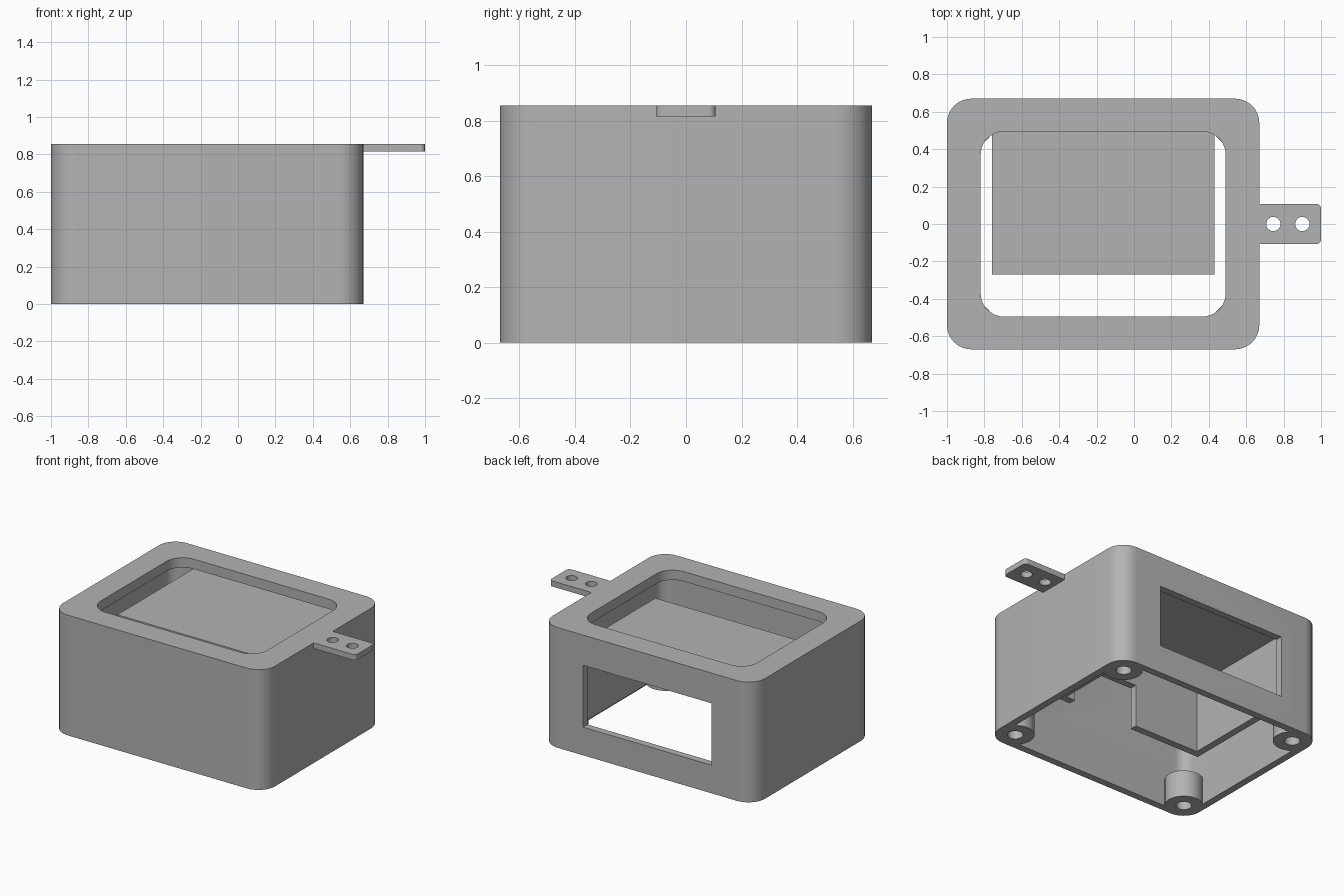
import bpy
import bmesh
from math import pi, cos, sin

if "Cube" in bpy.data.objects:
    bpy.data.objects.remove(bpy.data.objects["Cube"], do_unlink=True)

grey = bpy.data.materials.new("plain grey")
grey.use_nodes = True
COLOR = (0.45, 0.45, 0.45, 1)
grey.diffuse_color = COLOR
grey.node_tree.nodes["Principled BSDF"].inputs["Base Color"].default_value = COLOR

CX = -0.165            # centre of the case in x
HX, HY, TOP = 0.835, 0.67, 0.855
WALL, CORNER = 0.05, 0.13


def prism(name, outline, z0, z1):
    """Extrude a flat outline from z0 to z1."""
    bm = bmesh.new()
    face = bm.faces.new([bm.verts.new((x, y, z0)) for x, y in outline])
    new = bmesh.ops.extrude_face_region(bm, geom=[face])["geom"]
    verts = [v for v in new if isinstance(v, bmesh.types.BMVert)]
    bmesh.ops.translate(bm, vec=(0, 0, z1 - z0), verts=verts)
    bmesh.ops.recalc_face_normals(bm, faces=bm.faces)
    mesh = bpy.data.meshes.new(name)
    bm.to_mesh(mesh)
    bm.free()
    obj = bpy.data.objects.new(name, mesh)
    bpy.context.collection.objects.link(obj)
    mesh.materials.append(grey)
    return obj


def arc(cx, cy, r, start, sweep, steps):
    return [(cx + r * cos(start + sweep * i / steps),
             cy + r * sin(start + sweep * i / steps)) for i in range(steps + 1)]


def rounded(name, cx, hx, hy, r, z0, z1):
    """Upright block with rounded vertical edges, centred on y = 0."""
    points = []
    signs = [(1, 1), (-1, 1), (-1, -1), (1, -1)]
    for k, (sx, sy) in enumerate(signs):
        points += arc(cx + sx * (hx - r), sy * (hy - r), r, k * pi / 2, pi / 2, 10)
    return prism(name, points, z0, z1)


def box(name, x0, x1, y0, y1, z0, z1):
    return prism(name, [(x0, y0), (x1, y0), (x1, y1), (x0, y1)], z0, z1)


def cylinder(name, x, y, r, z0, z1):
    return prism(name, arc(x, y, r, 0, 2 * pi, 40)[:-1], z0, z1)


def combine(obj, tool, operation="DIFFERENCE"):
    """Apply a boolean and throw the tool away."""
    mod = obj.modifiers.new("combine", "BOOLEAN")
    mod.object, mod.operation, mod.solver = tool, operation, "EXACT"
    bpy.context.view_layer.objects.active = obj
    bpy.ops.object.modifier_apply(modifier=mod.name)
    bpy.data.objects.remove(tool, do_unlink=True)


# Case: hollow from below, with a framed opening on top
case = rounded("case", CX, HX, HY, CORNER, 0, TOP)
combine(case, rounded("cavity", CX, HX - WALL, HY - WALL, CORNER - WALL, -0.1, 0.785))
combine(case, rounded("top_opening", CX, 0.655, 0.495, 0.125, 0.7, 1))

# Window in the back wall
combine(case, box("window", CX - 0.505, CX + 0.505, 0.55, 0.75, 0.2, 0.64))

# Screw bosses in the four corners, drilled from below
corners = [(CX + sx * (HX - CORNER), sy * (HY - CORNER)) for sx in (-1, 1) for sy in (-1, 1)]
for x, y in corners:
    combine(case, cylinder("boss", x, y, 0.123, 0, 0.19), "UNION")
    combine(case, cylinder("screw_hole", x, y, 0.05, -0.1, 0.16))

# Inner housing behind the window: open at the bottom and back
housing = box("inner_housing", CX - 0.595, CX + 0.595, -0.27, 0.625, 0.2, 0.735)
combine(housing, box("hollow", CX - 0.545, CX + 0.545, -0.22, 0.7, 0.1, 0.69))
combine(housing, box("front_slot", -0.2, 0.31, -0.4, -0.15, 0.1, 0.5))

# Mounting tab with two holes
tab = rounded("mounting_tab", 0.82, 0.18, 0.107, 0.025, 0.815, TOP)
combine(tab, box("tab_trim", 0.5, 0.668, -0.2, 0.2, 0.7, 1))
for x in (0.745, 0.9):
    combine(tab, cylinder("tab_hole", x, 0, 0.038, 0.7, 1))

# Smooth the rounded edges, keep the rest sharp
bpy.ops.object.select_all(action="DESELECT")
for obj in (case, housing, tab):
    obj.select_set(True)
bpy.context.view_layer.objects.active = case
bpy.ops.object.shade_smooth_by_angle()
